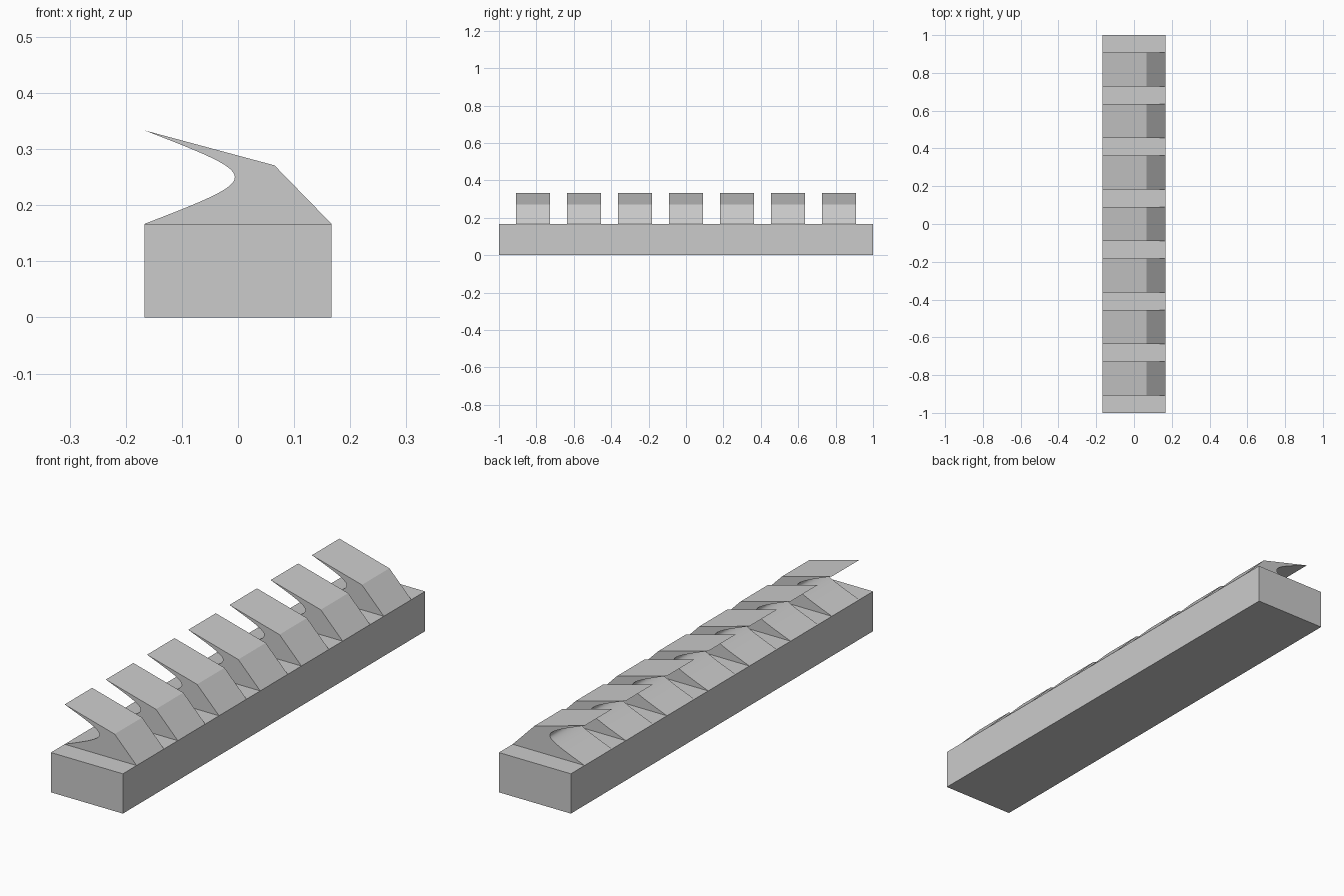
import bpy, bmesh, math
from mathutils import Vector

cube = bpy.data.objects.get("Cube")
if cube:
    bpy.data.objects.remove(cube, do_unlink=True)

HALF_W = 1 / 6      # half width of the bar, and its height
TOOTH = 2 / 11      # tooth length; the gaps are half of it
COUNT = 7

grey = bpy.data.materials.new("light grey")
grey.use_nodes = True
color = (0.6, 0.6, 0.6, 1)
grey.diffuse_color = color
grey.node_tree.nodes["Principled BSDF"].inputs["Base Color"].default_value = color


def extrude_profile(name, points, y, length):
    """Extrude an (x, z) outline along +y from the given y."""
    bm = bmesh.new()
    face = bm.faces.new([bm.verts.new((x, y, z)) for x, z in points])
    out = bmesh.ops.extrude_face_region(bm, geom=[face])["geom"]
    verts = [v for v in out if isinstance(v, bmesh.types.BMVert)]
    bmesh.ops.translate(bm, verts=verts, vec=(0, length, 0))
    bmesh.ops.recalc_face_normals(bm, faces=bm.faces)
    mesh = bpy.data.meshes.new(name)
    bm.to_mesh(mesh)
    bm.free()
    mesh.materials.append(grey)
    obj = bpy.data.objects.new(name, mesh)
    bpy.context.collection.objects.link(obj)
    return obj


# Base bar
w = HALF_W
extrude_profile("base_bar", [(-w, 0), (w, 0), (w, w), (-w, w)], -1, 2)

# Hooked tooth: sloped back, pointed tip, curved throat
tip, foot = Vector((-w, 2 * w)), Vector((-w, w))
pull = Vector((0.048, 1.5 * w))
STEPS = 32
throat = []
for i in range(STEPS + 1):
    t = i / STEPS
    a, b = (1 - t) ** 3, t ** 3
    throat.append(tip * a + pull * (1 - a - b) + foot * b)
outline = [(w, w), (0.065, 0.271)] + [tuple(p) for p in throat]
teeth = extrude_profile("hooked_teeth", outline, -1 + TOOTH / 2, TOOTH)

# Row of teeth along the bar
row = teeth.modifiers.new("row", "ARRAY")
row.count = COUNT
row.use_relative_offset = False
row.use_constant_offset = True
row.constant_offset_displace = (0, TOOTH * 1.5, 0)

# Smooth the throat and keep the corners sharp
bpy.ops.object.select_all(action="DESELECT")
teeth.select_set(True)
bpy.context.view_layer.objects.active = teeth
bpy.ops.object.shade_smooth_by_angle(angle=math.radians(20))
